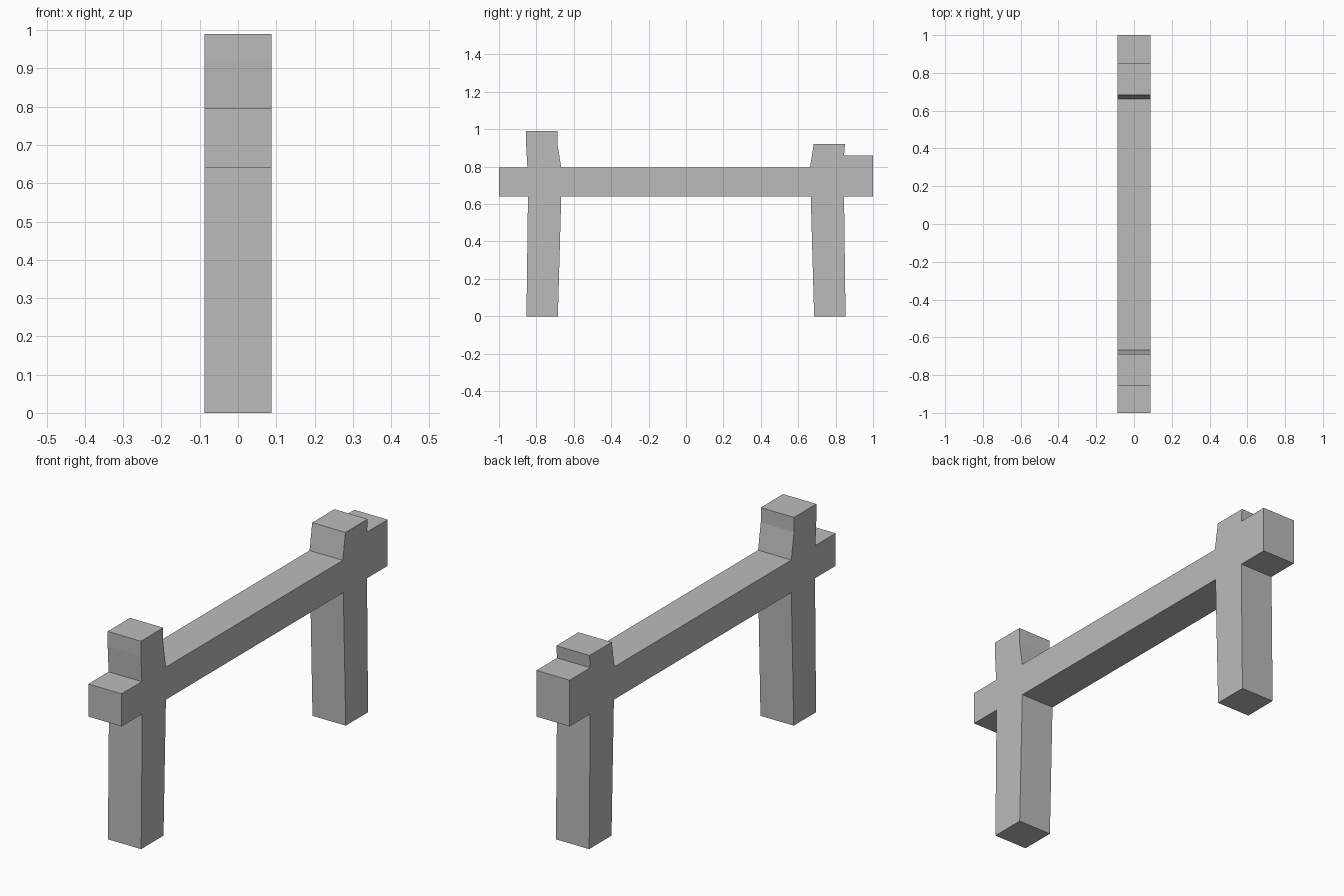
import bpy
import bmesh

cube = bpy.data.objects.get("Cube")
if cube:
    bpy.data.objects.remove(cube, do_unlink=True)

HALF_WIDTH = 0.0875
BEAM_LOW, BEAM_TOP = 0.64, 0.795

# One plain grey for the whole frame
grey = bpy.data.materials.new("plain_grey")
grey.use_nodes = True
colour = (0.5, 0.5, 0.5, 1)
grey.diffuse_color = colour
grey.node_tree.nodes["Principled BSDF"].inputs["Base Color"].default_value = colour


def extrude_profile(name, outline):
    """Extrude a (y, z) side outline across the full width."""
    bm = bmesh.new()
    face = bm.faces.new([bm.verts.new((-HALF_WIDTH, y, z)) for y, z in outline])
    grown = bmesh.ops.extrude_face_region(bm, geom=[face])["geom"]
    moved = [v for v in grown if isinstance(v, bmesh.types.BMVert)]
    bmesh.ops.translate(bm, verts=moved, vec=(2 * HALF_WIDTH, 0, 0))
    bmesh.ops.recalc_face_normals(bm, faces=bm.faces)
    mesh = bpy.data.meshes.new(name)
    bm.to_mesh(mesh)
    bm.free()
    mesh.materials.append(grey)
    obj = bpy.data.objects.new(name, mesh)
    bpy.context.collection.objects.link(obj)
    return obj


# Tapered leg, shared by both ends: outer top, outer foot, inner foot, inner top
leg = [(0.845, BEAM_LOW), (0.853, 0), (0.685, 0), (0.667, BEAM_LOW)]
front_leg = [(-y, z) for y, z in leg]
back_leg = leg[::-1]

# Upper stubs above the beam, ordered from the back towards the front
back_stub = [(1, 0.86), (0.845, 0.86), (0.85, 0.92), (0.683, 0.92), (0.663, BEAM_TOP)]
front_stub = [(-0.667, BEAM_TOP), (-0.687, 0.92), (-0.687, 0.99),
              (-0.855, 0.99), (-0.855, 0.92), (-0.848, BEAM_TOP)]

# Whole trestle as one joined body: beam ends, legs and stubs in one outline
extrude_profile("trestle_frame",
                [(-1, BEAM_TOP), (-1, BEAM_LOW)] + front_leg + back_leg
                + [(1, BEAM_LOW)] + back_stub + front_stub)
